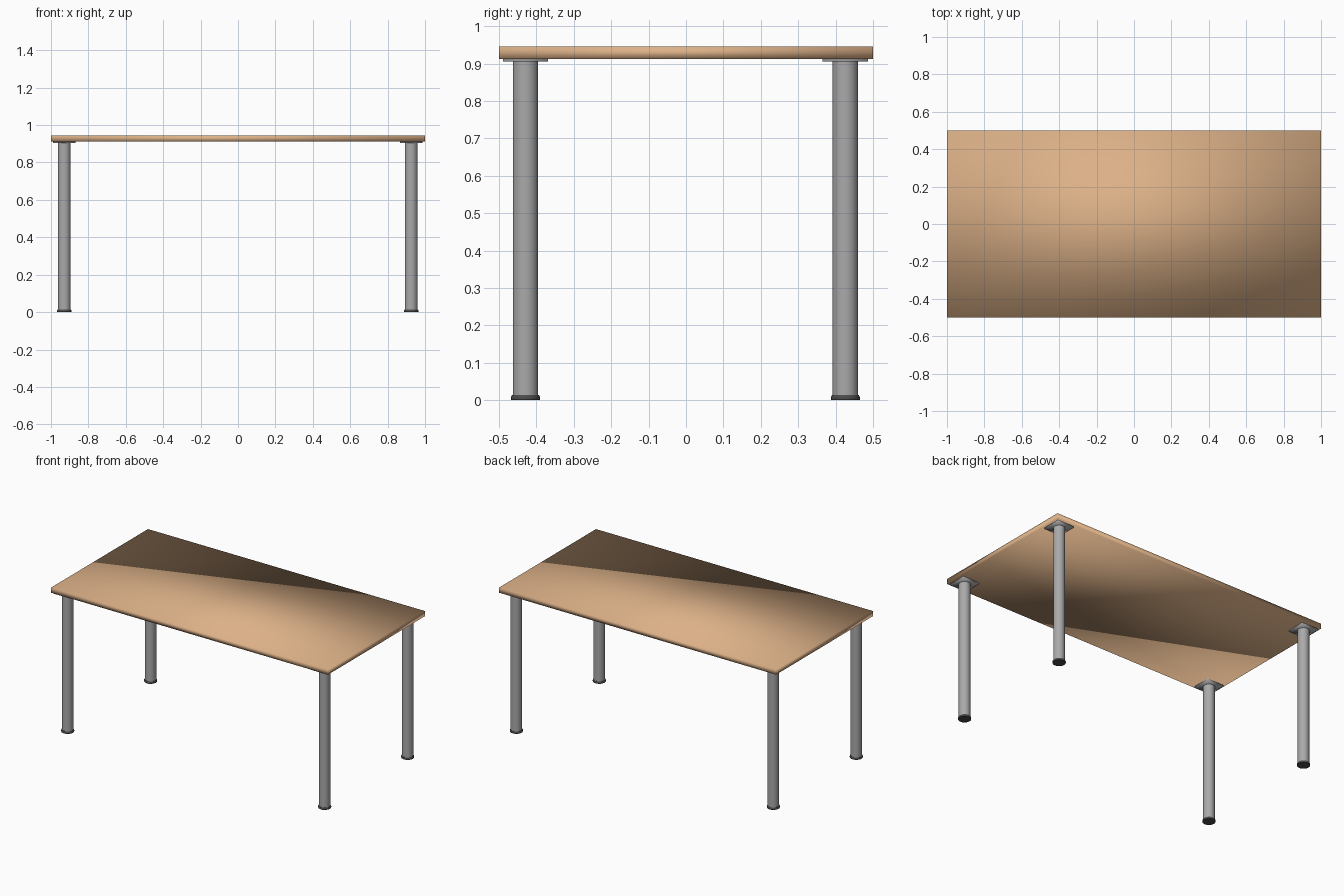
import bpy, bmesh, math
from mathutils import Matrix

if "Cube" in bpy.data.objects:
    bpy.data.objects.remove(bpy.data.objects["Cube"])


def material(name, rgb):
    m = bpy.data.materials.new(name)
    m.diffuse_color = (*rgb, 1.0)
    m.use_nodes = True
    m.node_tree.nodes["Principled BSDF"].inputs["Base Color"].default_value = m.diffuse_color
    return m


WOOD = material("light wood", (0.72, 0.44, 0.245))
STEEL = material("grey steel", (0.40, 0.40, 0.40))
RUBBER = material("dark rubber", (0.07, 0.07, 0.07))


def finish(bm, name, mat, smooth_all=False):
    bmesh.ops.recalc_face_normals(bm, faces=bm.faces)
    me = bpy.data.meshes.new(name)
    bm.to_mesh(me)
    bm.free()
    me.materials.append(mat)
    ob = bpy.data.objects.new(name, me)
    bpy.context.collection.objects.link(ob)
    bpy.ops.object.select_all(action='DESELECT')
    ob.select_set(True)
    bpy.context.view_layer.objects.active = ob
    if smooth_all:
        bpy.ops.object.shade_smooth()
    else:
        bpy.ops.object.shade_smooth_by_angle(angle=math.radians(35))
    return ob


def box(name, x, y, z0, z1, sx, sy, mat):
    bm = bmesh.new()
    bmesh.ops.create_cube(bm, size=1.0, matrix=Matrix.Translation(
        (x, y, (z0 + z1) / 2)) @ Matrix.Diagonal((sx, sy, z1 - z0, 1)))
    return finish(bm, name, mat, True)


def lathe(name, x, y, profile, mat, sides=32):
    """Capped solid of revolution from (radius, z) pairs."""
    bm = bmesh.new()
    rings = [[bm.verts.new((x + r * math.cos(2 * math.pi * i / sides),
                            y + r * math.sin(2 * math.pi * i / sides), z))
              for i in range(sides)] for r, z in profile]
    for a, b in zip(rings, rings[1:]):
        for i in range(sides):
            j = (i + 1) % sides
            bm.faces.new((a[i], a[j], b[j], b[i]))
    bm.faces.new(rings[0])
    bm.faces.new(rings[-1])
    return finish(bm, name, mat)


# Thin board, softly shaded across its edges
box("table_top", 0, 0, 0.912, 0.945, 2.0, 1.0, WOOD)

# Four corners: mounting plate, tube leg, rubber foot
for x, sx in ((-0.929, "left"), (0.926, "right")):
    for y, sy in ((-0.429, "front"), (0.426, "back")):
        tag = f"{sy}_{sx}"
        box(f"{tag}_mounting_plate", x, y, 0.905, 0.912, 0.121, 0.121, STEEL)
        lathe(f"{tag}_leg", x, y, [(0.034, 0.012), (0.034, 0.906)], STEEL)
        lathe(f"{tag}_foot", x, y,
              [(0.038, 0.0), (0.039, 0.002), (0.039, 0.008), (0.036, 0.0135)],
              RUBBER)
